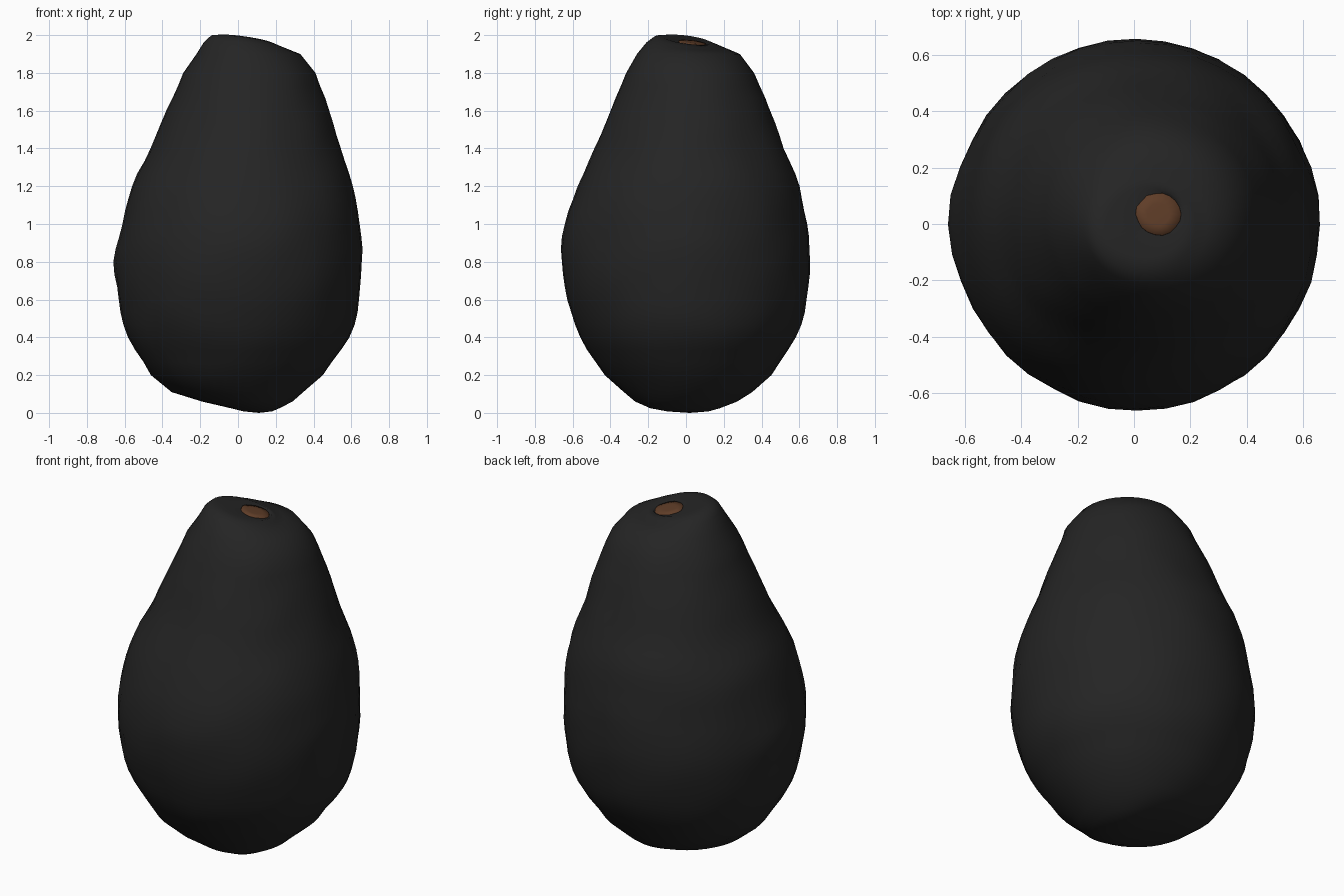
import bpy
import bmesh
import math
from mathutils import Vector, noise

cube = bpy.data.objects.get("Cube")
if cube:
    bpy.data.objects.remove(cube, do_unlink=True)

SEGMENTS = 40


def make_material(name, colour):
    material = bpy.data.materials.new(name)
    material.use_nodes = True
    material.diffuse_color = (*colour, 1)
    bsdf = material.node_tree.nodes["Principled BSDF"]
    bsdf.inputs["Base Color"].default_value = (*colour, 1)
    bsdf.inputs["Roughness"].default_value = 0.7
    return material


def finish(name, bm, material):
    bmesh.ops.recalc_face_normals(bm, faces=bm.faces)
    mesh = bpy.data.meshes.new(name)
    bm.to_mesh(mesh)
    bm.free()
    mesh.materials.append(material)
    mesh.shade_smooth()
    obj = bpy.data.objects.new(name, mesh)
    bpy.context.collection.objects.link(obj)
    return obj


def crown_tilt(x, y):
    # The crown leans down towards the back left
    return -0.15 * (x - 0.04) - 0.13 * y


def bridge(bm, lower, upper):
    count = len(lower)
    for i in range(count):
        j = (i + 1) % count
        bm.faces.new((lower[i], lower[j], upper[j], upper[i]))


def fan(bm, ring, centre):
    for i, vert in enumerate(ring):
        bm.faces.new((vert, ring[(i + 1) % len(ring)], centre))


def spline(a, b, c, d, t):
    # Smooth step through the four neighbouring profile values
    return 0.5 * (2 * b + (c - a) * t + (2 * a - 5 * b + 4 * c - d) * t ** 2
                  + (3 * b - a - 3 * c + d) * t ** 3)


# Profile rows: height, right, left, front and back reach
PROFILE = [
    (.008, .03, .18, -.1, .12),
    (.025, -.04, .22, -.19, .18),
    (.06, -.19, .29, -.27, .27),
    (.11, -.35, .345, -.33, .35),
    (.2, -.46, .45, -.43, .45),
    (.4, -.58, .59, -.56, .58),
    (.6, -.63, .64, -.63, .64),
    (.8, -.645, .66, -.66, .655),
    (1, -.61, .645, -.645, .64),
    (1.2, -.56, .61, -.575, .6),
    (1.4, -.46, .54, -.48, .52),
    (1.6, -.38, .48, -.4, .45),
    (1.8, -.29, .41, -.32, .36),
    (1.9, -.22, .33, -.26, .285),
    (1.945, -.18, .26, -.21, .21),
    (1.966, -.145, .22, -.17, .16),
    (1.977, -.1, .19, -.12, .13),
    (1.968, 0, .17, -.045, .115),
]


def ring_points(row):
    z, right, left, front, back = row
    cx, cy = (right + left) / 2, (front + back) / 2
    rx, ry = (left - right) / 2, (back - front) / 2
    lean = min(max((z - 1.92) / 0.045, 0), 1)
    for i in range(SEGMENTS):
        angle = math.tau * i / SEGMENTS
        p = Vector((cx + rx * math.cos(angle), cy + ry * math.sin(angle), z))
        p.z += lean * crown_tilt(p.x, p.y)
        # Leathery bumps, fading out towards both ends
        fade = min(1, z / 0.3, max(0, 1.98 - z) / 0.3)
        bump = 0.009 * noise.noise(p * 5) + 0.004 * noise.noise(p * 13)
        # Small knob on the right side
        knob = Vector((-0.65, 0.05, 0.82))
        bump += 0.02 * math.exp(-((p - knob).length / 0.12) ** 2)
        outward = Vector((math.cos(angle), math.sin(angle), 0))
        yield p + outward * bump * fade


# Fruit body
rows = []
for k in range(len(PROFILE) - 1):
    four = [PROFILE[min(max(k + n, 0), len(PROFILE) - 1)] for n in (-1, 0, 1, 2)]
    gap = four[2][0] - four[1][0]
    steps = 3 if gap > 0.15 else 1
    for s in range(steps):
        t = s / steps
        row = [spline(*values, t) for values in zip(*four)]
        row[0] = four[1][0] + gap * t
        rows.append(row)
rows.append(PROFILE[-1])

bm = bmesh.new()
rings = [[bm.verts.new(p) for p in ring_points(row)] for row in rows]
for lower, upper in zip(rings, rings[1:]):
    bridge(bm, lower, upper)
fan(bm, rings[0], bm.verts.new((0.11, 0.02, 0)))
fan(bm, rings[-1], bm.verts.new((0.085, 0.035, 1.968 + crown_tilt(0.085, 0.035))))
finish("fruit_skin", bm, make_material("black skin", (0.018, 0.018, 0.018)))

# Stem scar: a thin, ragged, slightly domed plate on the crown
bm = bmesh.new()
scar_rings = []
for scale, height in ((1, -0.004), (0.96, 0.005), (0.5, 0.008)):
    ring = []
    for i in range(18):
        angle = math.tau * i / 18
        ragged = 1 + 0.07 * noise.noise((3 * math.cos(angle), 3 * math.sin(angle), 0.5))
        x = 0.087 + 0.082 * scale * ragged * math.cos(angle)
        y = 0.035 + 0.075 * scale * ragged * math.sin(angle)
        ring.append(bm.verts.new((x, y, 1.968 + height + crown_tilt(x, y))))
    scar_rings.append(ring)
for lower, upper in zip(scar_rings, scar_rings[1:]):
    bridge(bm, lower, upper)
fan(bm, scar_rings[-1], bm.verts.new((0.087, 0.035, 1.975 + crown_tilt(0.087, 0.035))))
bm.faces.new(scar_rings[0][::-1])
finish("stem_scar", bm, make_material("brown stem", (0.115, 0.047, 0.021)))
